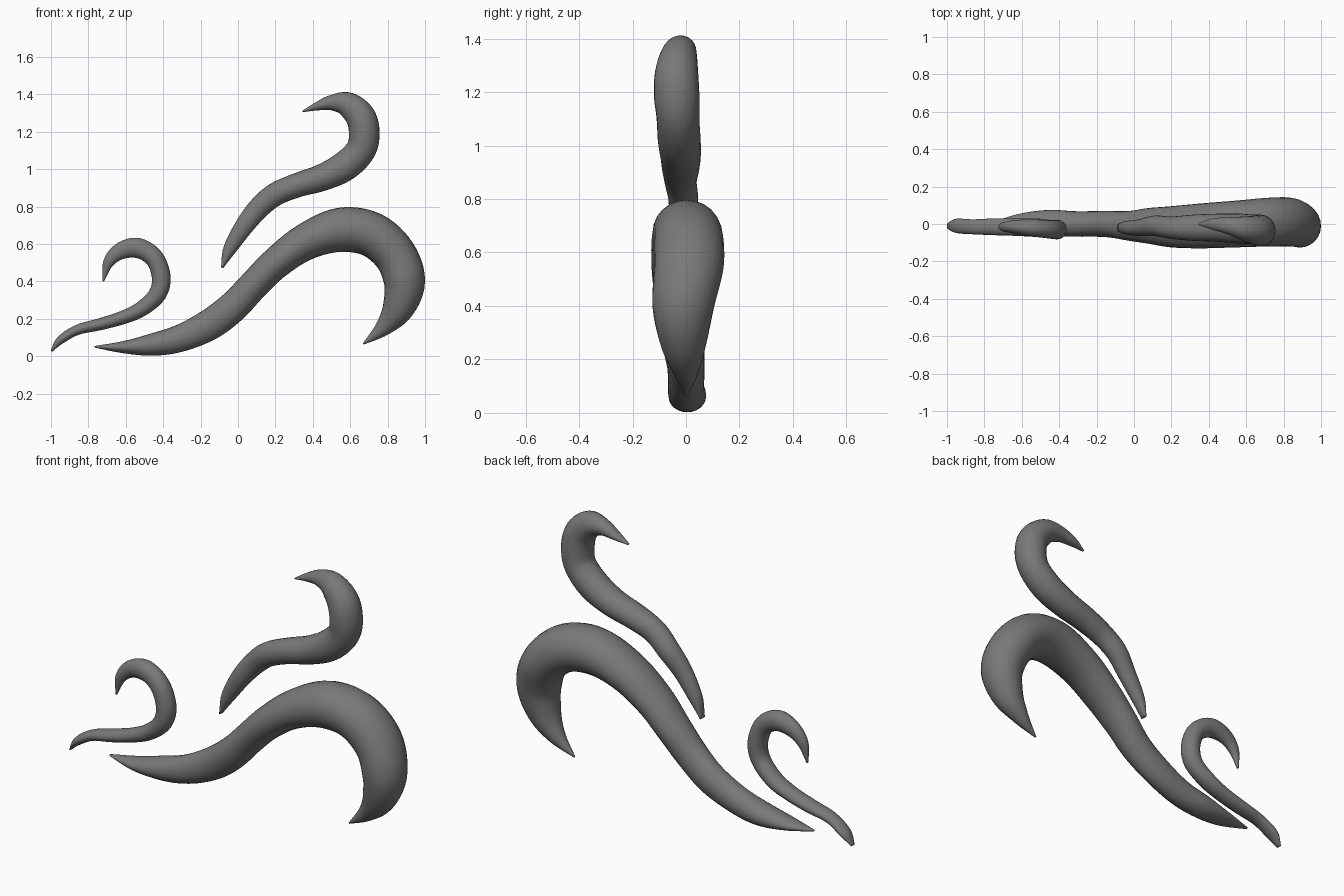
import bpy
import bmesh
import math
from mathutils import Vector

SIDES = 24   # points around each swirl
STEPS = 6    # rings between neighbouring stations

old = bpy.data.objects.get("Cube")
if old:
    bpy.data.objects.remove(old, do_unlink=True)

grey = bpy.data.materials.new("dark_grey")
grey.use_nodes = True
colour = (0.19, 0.19, 0.19, 1)
grey.diffuse_color = colour
grey.node_tree.nodes["Principled BSDF"].inputs["Base Color"].default_value = colour


def smooth_stations(stations):
    """Catmull-Rom interpolation through every station value."""
    pts = [Vector(s) for s in stations]
    pts = [pts[0] * 2 - pts[1]] + pts + [pts[-1] * 2 - pts[-2]]
    result = []
    for a, b, c, d in zip(pts, pts[1:], pts[2:], pts[3:]):
        for i in range(STEPS):
            t = i / STEPS
            result.append((b * 2 + (c - a) * t
                           + (a * 2 - b * 5 + c * 4 - d) * t ** 2
                           + (b * 3 - a - c * 3 + d) * t ** 3) / 2)
    result.append(pts[-2])
    return result


def make_swirl(name, stations):
    """Sweep an ellipse along stations of x, z, half width, y, half depth."""
    rows = smooth_stations(stations)
    bm = bmesh.new()
    rings = []
    for i, row in enumerate(rows):
        x, z, width, y, depth = row
        before, after = rows[max(i - 1, 0)], rows[min(i + 1, len(rows) - 1)]
        along = Vector((after[0] - before[0], 0, after[1] - before[1])).normalized()
        across = Vector((-along.z, 0, along.x))
        ring = []
        for k in range(SIDES):
            angle = math.tau * k / SIDES
            offset = across * max(width, 0.003) * math.cos(angle)
            offset.y = max(depth, 0.003) * math.sin(angle)
            ring.append(bm.verts.new(Vector((x, y, z)) + offset))
        rings.append(ring)
    for low, high in zip(rings, rings[1:]):
        for k in range(SIDES):
            n = (k + 1) % SIDES
            bm.faces.new((low[k], low[n], high[n], high[k]))
    bm.faces.new(rings[0])
    bm.faces.new(rings[-1])
    bmesh.ops.recalc_face_normals(bm, faces=bm.faces)
    for face in bm.faces:
        face.smooth = True
    mesh = bpy.data.meshes.new(name)
    bm.to_mesh(mesh)
    bm.free()
    mesh.materials.append(grey)
    swirl = bpy.data.objects.new(name, mesh)
    bpy.context.collection.objects.link(swirl)
    return swirl


# Large wave with a hooked end
make_swirl("large_swirl", [
    (-.768, .05, .004, 0, .008),
    (-.61, .048, .033, 0, .055),
    (-.455, .062, .06, .005, .07),
    (-.305, .097, .073, 0, .068),
    (-.15, .17, .083, 0, .07),
    (-.025, .265, .083, -.01, .08),
    (.075, .37, .081, -.01, .095),
    (.2, .495, .085, -.015, .11),
    (.36, .61, .098, -.01, .12),
    (.545, .675, .118, 0, .125),
    (.715, .65, .12, .01, .13),
    (.84, .54, .115, .01, .13),
    (.89, .395, .11, -.01, .115),
    (.855, .255, .085, -.01, .085),
    (.775, .15, .045, 0, .045),
    (.67, .065, .004, 0, .004),
])

# Upper swirl curling back over itself
make_swirl("upper_swirl", [
    (-.085, .472, .006, -.02, .02),
    (-.045, .57, .035, -.02, .035),
    (.03, .69, .05, -.02, .045),
    (.11, .79, .058, -.01, .055),
    (.2, .865, .062, -.02, .06),
    (.32, .915, .065, -.02, .07),
    (.45, .955, .072, -.02, .075),
    (.57, 1.015, .08, -.025, .08),
    (.655, 1.1, .08, -.03, .08),
    (.675, 1.19, .082, -.035, .085),
    (.655, 1.28, .08, -.035, .08),
    (.585, 1.345, .067, -.025, .065),
    (.5, 1.355, .042, -.01, .045),
    (.42, 1.335, .022, 0, .03),
    (.345, 1.308, .004, 0, .006),
])

# Small curl at the low end
make_swirl("small_swirl", [
    (-.997, .027, .005, -.01, .015),
    (-.95, .085, .022, -.01, .038),
    (-.86, .14, .027, -.015, .04),
    (-.74, .17, .032, -.015, .045),
    (-.62, .205, .036, -.017, .047),
    (-.52, .25, .041, -.02, .05),
    (-.435, .325, .047, -.03, .05),
    (-.41, .41, .05, -.03, .052),
    (-.435, .505, .05, -.03, .05),
    (-.49, .56, .052, -.025, .047),
    (-.56, .58, .053, -.02, .045),
    (-.64, .555, .043, -.015, .035),
    (-.695, .495, .028, -.015, .025),
    (-.72, .4, .004, -.015, .006),
])
